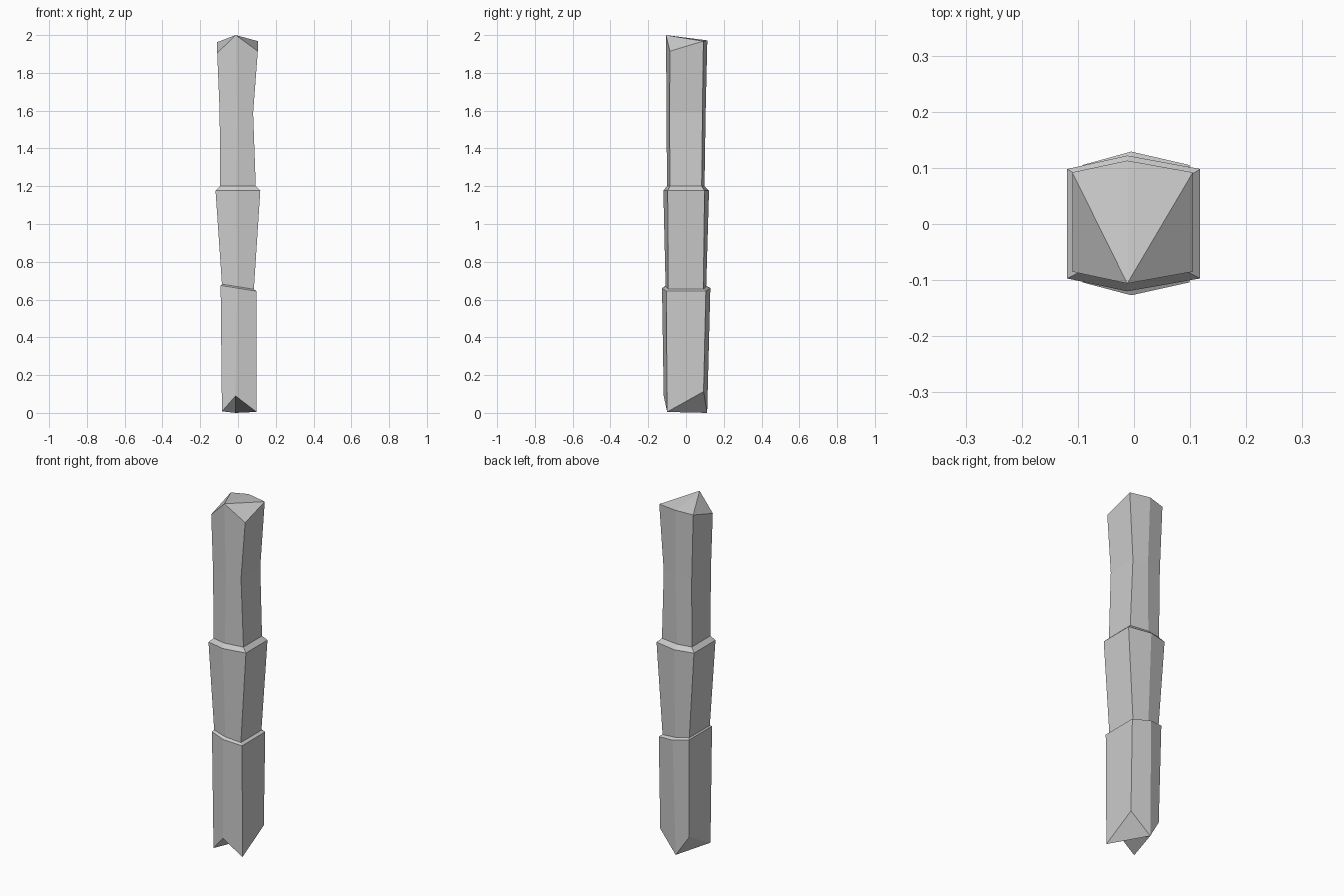
import bpy, bmesh

if "Cube" in bpy.data.objects:
    bpy.data.objects.remove(bpy.data.objects["Cube"])


def ring(bm, xl, xm, xr, yf, ycf, ycb, yb, z, tilt=0.0):
    """Six-sided ring: front-left, front, front-right, back-right, back, back-left.
    z is one height (with tilt along x) or six separate heights."""
    pts = [(xl, ycf), (xm, yf), (xr, ycf), (xr, ycb), (xm, yb), (xl, ycb)]
    zs = z if isinstance(z, tuple) else [z + tilt * x for x, _ in pts]
    return [bm.verts.new((x, y, h)) for (x, y), h in zip(pts, zs)]


bm = bmesh.new()

# Rings from the jagged bottom to the jagged top, with a ledge after each segment
rings = [
    ring(bm, -.085, -.013, .098, -.118, -.100, .093, .112, (.008, .09, .005, .113, 0, .113)),
    ring(bm, -.092, -.005, .099, -.127, -.104, .105, .129, .66, -.16),
    ring(bm, -.085, -.005, .084, -.108, -.094, .092, .107, .668, -.16),
    ring(bm, -.119, -.012, .118, -.120, -.097, .098, .122, 1.177),
    ring(bm, -.095, -.012, .094, -.101, -.085, .083, .098, 1.20),
    ring(bm, -.097, -.005, .080, -.103, -.087, .087, .104, 1.59),
    ring(bm, -.110, -.012, .105, -.106, -.085, .092, .113, (1.905, 2, 1.915, 1.968, 1.972, 1.963)),
]
for a, b in zip(rings, rings[1:]):
    for i in range(6):
        j = (i + 1) % 6
        bm.faces.new((a[i], a[j], b[j], b[i]))

# Broken ends: bottom fans from the back point, top fans from the front point
for r, c in ((rings[0], 4), (rings[-1], 1)):
    for k in range(1, 5):
        bm.faces.new((r[c], r[(c + k) % 6], r[(c + k + 1) % 6]))

bmesh.ops.recalc_face_normals(bm, faces=bm.faces)
mesh = bpy.data.meshes.new("trunk")
bm.to_mesh(mesh)
bm.free()
bpy.context.collection.objects.link(bpy.data.objects.new("trunk", mesh))
